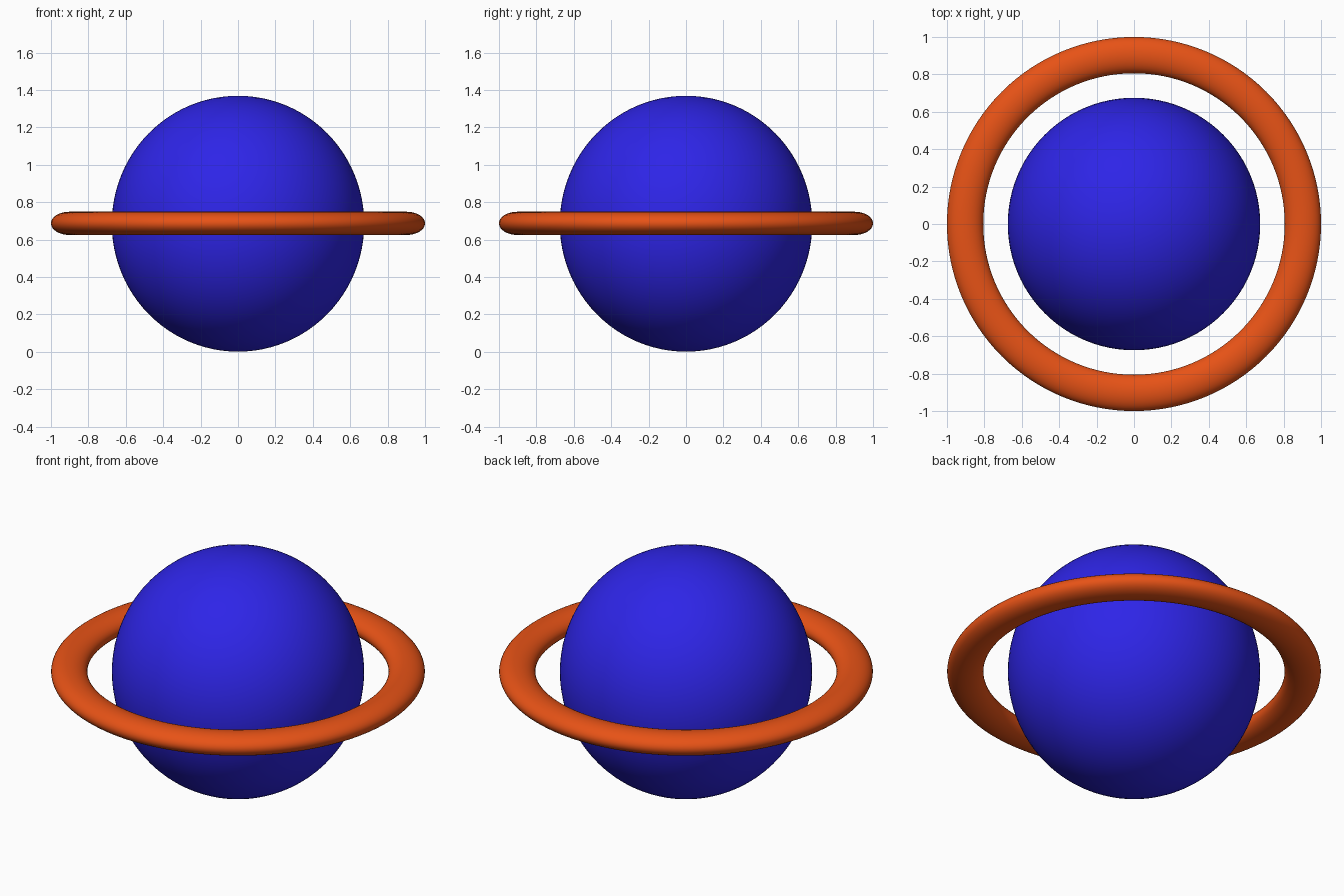
import bpy

if "Cube" in bpy.data.objects:
    bpy.data.objects.remove(bpy.data.objects["Cube"])


def finish(name, scale, color):
    obj = bpy.context.object
    obj.name = name
    obj.scale = scale
    bpy.ops.object.transform_apply(location=False, rotation=False, scale=True)
    bpy.ops.object.shade_smooth()
    mat = bpy.data.materials.new(name + "_colour")
    mat.diffuse_color = (*color, 1.0)
    mat.use_nodes = True
    mat.node_tree.nodes["Principled BSDF"].inputs["Base Color"].default_value = mat.diffuse_color
    obj.data.materials.append(mat)
    return obj


CENTRE_Z = 0.685

# Globe, very slightly taller than wide
bpy.ops.mesh.primitive_uv_sphere_add(segments=96, ring_count=48, radius=1.0,
                                     location=(0, 0, CENTRE_Z))
finish("globe", (0.675, 0.675, 0.684), (0.027, 0.018, 0.8))

# Flattened ring around the globe's equator
TUBE_WIDTH, TUBE_HEIGHT = 0.097, 0.062
bpy.ops.mesh.primitive_torus_add(major_segments=128, minor_segments=32,
                                 major_radius=1.0 - TUBE_WIDTH,
                                 minor_radius=TUBE_WIDTH,
                                 location=(0, 0, CENTRE_Z + 0.002))
finish("ring", (1, 1, TUBE_HEIGHT / TUBE_WIDTH), (0.8, 0.085, 0.008))
